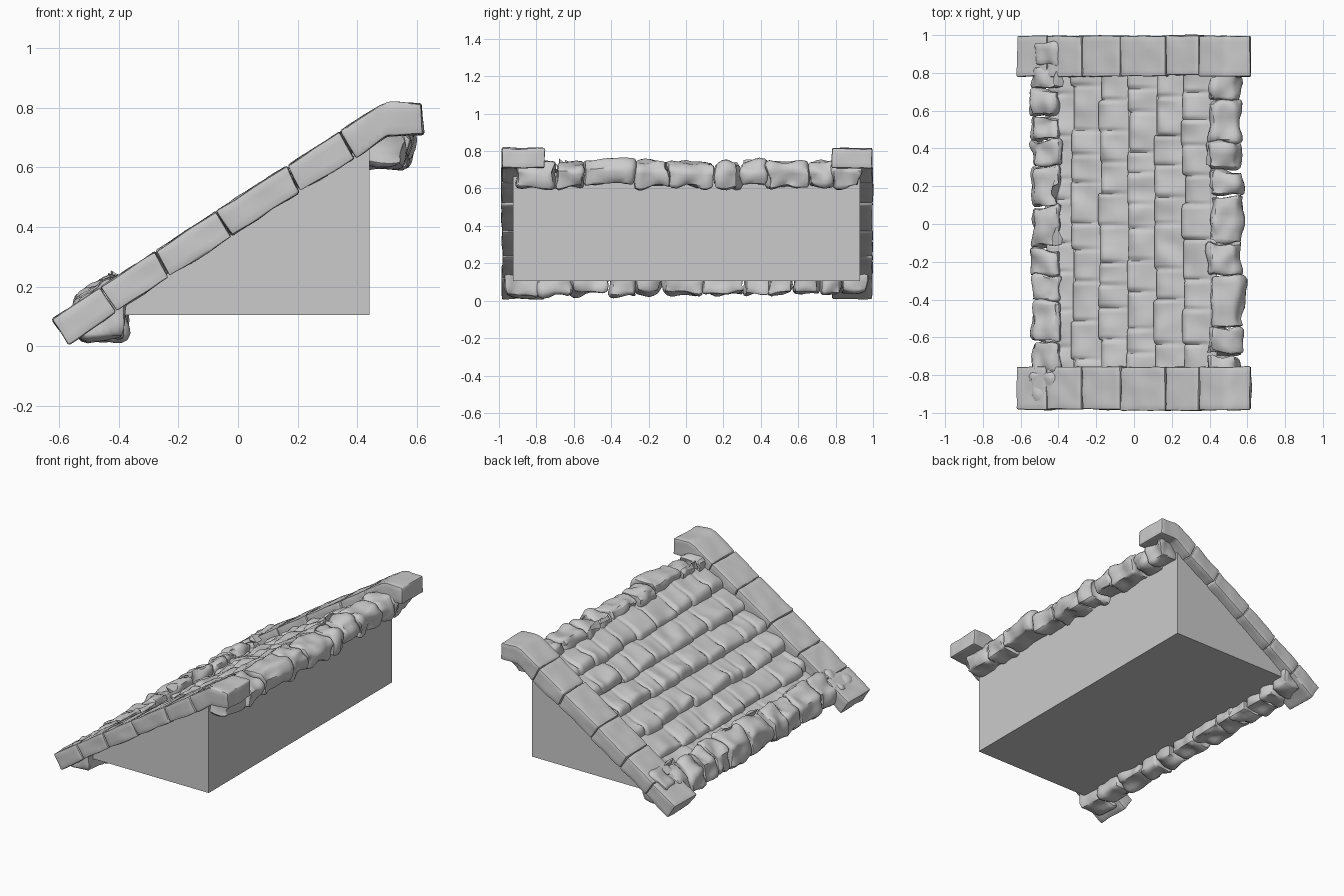
import bpy, bmesh, random
from mathutils import Vector, noise

if "Cube" in bpy.data.objects:
    bpy.data.objects.remove(bpy.data.objects["Cube"])

random.seed(7)
SLOPE = 0.652


def finish(bm, name, angle=0.6):
    bmesh.ops.recalc_face_normals(bm, faces=bm.faces[:])
    me = bpy.data.meshes.new(name)
    bm.to_mesh(me)
    bm.free()
    ob = bpy.data.objects.new(name, me)
    bpy.context.collection.objects.link(ob)
    bpy.ops.object.select_all(action='DESELECT')
    ob.select_set(True)
    bpy.context.view_layer.objects.active = ob
    if angle:
        bpy.ops.object.shade_smooth_by_angle(angle=angle)
    return ob


def prism(profile, y0, y1, jitter=0.0):
    """Extrude an xz profile from y0 to y1, with slightly irregular corners."""
    bm = bmesh.new()
    j = lambda: random.uniform(-jitter, jitter)
    rings = [[bm.verts.new((x + j(), y + j(), z + j())) for x, z in profile] for y in (y0, y1)]
    n = len(profile)
    bm.faces.new(rings[0])
    bm.faces.new(rings[1][::-1])
    for i in range(n):
        k = (i + 1) % n
        bm.faces.new((rings[0][i], rings[1][i], rings[1][k], rings[0][k]))
    bmesh.ops.recalc_face_normals(bm, faces=bm.faces[:])
    return bm


def stone(name, profile, y0, y1, jitter, bevel, rough):
    """Worn stone block: bevelled prism with a lumpy surface."""
    bm = prism(profile, y0, y1, jitter)
    bmesh.ops.bevel(bm, geom=bm.edges[:], offset=bevel, segments=2, profile=0.5, affect='EDGES')
    bmesh.ops.triangulate(bm, faces=[f for f in bm.faces if len(f.verts) > 4])
    for _ in range(3):
        long_edges = [e for e in bm.edges if e.calc_length() > 0.035]
        bmesh.ops.subdivide_edges(bm, edges=long_edges, cuts=1, use_grid_fill=True)
    bmesh.ops.triangulate(bm, faces=bm.faces[:])
    bm.normal_update()
    seed = Vector((random.random() * 50, random.random() * 50, 0))
    moves = [(v, v.normal * (noise.noise(v.co * 11 + seed) - 0.25) * rough) for v in bm.verts]
    for v, d in moves:
        v.co += d
    return finish(bm, name, 0.7)


# Solid wedge under the roof
finish(prism([(-0.45, 0.105), (0.44, 0.105), (0.44, 0.685)], -0.925, 0.93), "roof_wedge", 0)

# Sloping edge stones along both gable ends
TOP = [(-0.625, 0.092), (-0.464, 0.198), (-0.278, 0.32), (-0.073, 0.455), (0.166, 0.608), (0.342, 0.722)]
LOW = [(-0.567, 0.003), (-0.407, 0.114), (-0.23, 0.232), (-0.02, 0.368), (0.206, 0.515), (0.394, 0.627)]
for side, y0, y1 in (("front", -0.985, -0.755), ("back", 0.78, 0.998)):
    for i in range(5):
        prof = [TOP[i], TOP[i + 1], LOW[i + 1], LOW[i]]
        d = random.uniform(-0.006, 0.006)
        stone(f"{side}_gable_stone_{i + 1}", prof, y0 + d, y1 + d * 0.5, 0.002, 0.008, 0.006)
    # Top stone bends level at the ridge
    cap = [TOP[5], (0.475, 0.808), (0.51, 0.82), (0.615, 0.814), (0.622, 0.708), (0.50, 0.703), LOW[5]]
    stone(f"{side}_gable_cap", cap, y0, y1, 0.002, 0.008, 0.005)

# Rows of rough stones along the eave and the ridge
EAVE = [(-0.552, 0.05), (-0.54, 0.165), (-0.43, 0.232), (-0.388, 0.225), (-0.376, 0.03), (-0.5, 0.022)]
RIDGE = [(0.405, 0.61), (0.565, 0.602), (0.582, 0.70), (0.545, 0.748), (0.42, 0.752), (0.395, 0.72)]
EAVE_Y = [-0.97, -0.78, -0.62, -0.41, -0.27, -0.127, 0.095, 0.308, 0.446, 0.573, 0.716, 0.83, 0.97]
RIDGE_Y = [-0.92, -0.695, -0.546, -0.27, -0.095, 0.15, 0.29, 0.433, 0.65, 0.79, 0.93]
for row, prof, ys in (("eave", EAVE, EAVE_Y), ("ridge", RIDGE, RIDGE_Y)):
    for i, (a, b) in enumerate(zip(ys, ys[1:])):
        dx, dz = random.uniform(-0.008, 0.008), random.uniform(-0.007, 0.007)
        p = [(x + dx, z + dz) for x, z in prof]
        stone(f"{row}_stone_{i + 1}", p, a - 0.002, b + 0.002, 0.008, 0.02, 0.03)

# Overlapping worn slate courses between the edge stones
LIPS = [-0.46, -0.325, -0.18, -0.035, 0.112, 0.263, 0.43]
STEPS = [(0.0, 0.0), (0.0, 0.7), (0.06, 0.95), (0.15, 1.0), (0.35, 0.85), (0.6, 0.6), (0.85, 0.35), (1.06, 0.1)]
NY = 170
for c in range(6):
    x0, x1 = LIPS[c], LIPS[c + 1]
    cuts, y = [], -0.85
    while y < 0.9:
        y += random.uniform(0.11, 0.24)
        cuts.append((y, random.uniform(-0.014, 0.014), random.uniform(-0.009, 0.009)))
    bm = bmesh.new()
    grid = []
    for k in range(NY + 1):
        y = -0.8 + 1.63 * k / NY
        shift, lift = next(((s, h) for e, s, h in cuts if y < e), (0, 0))
        gap = min(abs(y - e) for e, _, _ in cuts)
        dip = 0.014 * max(0.0, 1 - gap / 0.018)
        line = []
        for t, h in STEPS:
            x = x0 + (x1 - x0) * t + (shift + 0.3 * dip) * (1 - t)
            n = noise.noise(Vector((x * 12, y * 9, c * 5.3)))
            up = 0.41 + h * (0.047 + lift + 0.018 * n) - dip * h + 0.006 * n
            line.append(bm.verts.new((x, y, up + SLOPE * x)))
        grid.append(line)
    for a, b in zip(grid, grid[1:]):
        for i in range(len(STEPS) - 1):
            bm.faces.new((a[i], a[i + 1], b[i + 1], b[i]))
    ob = finish(bm, f"slate_course_{c + 1}", 0.8)
    if ob.data.polygons[len(ob.data.polygons) // 2].normal.z < 0:
        ob.data.flip_normals()
